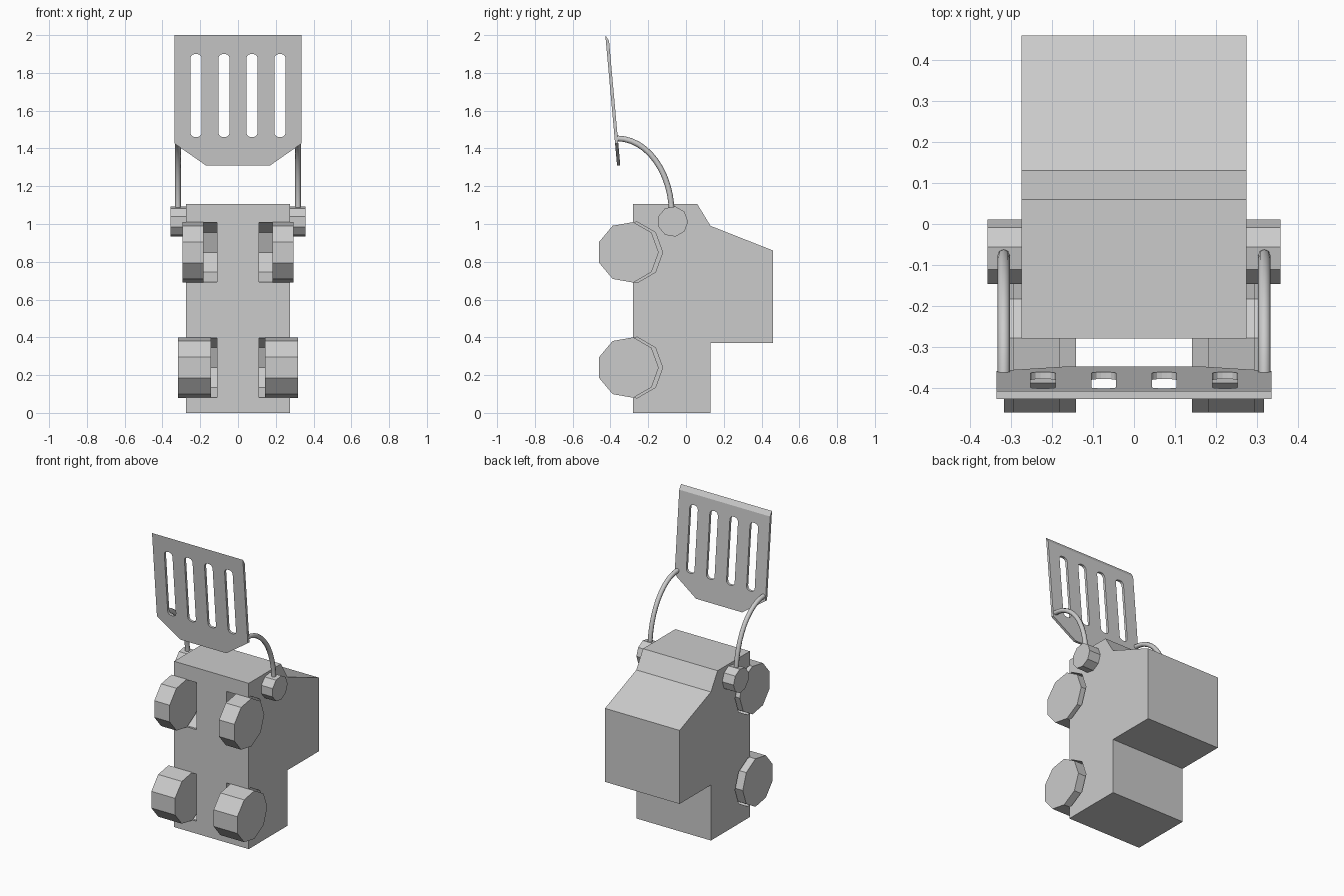
import bpy, bmesh, math

if "Cube" in bpy.data.objects:
    bpy.data.objects.remove(bpy.data.objects["Cube"])


def prism(name, profile, x0, x1):
    """Extrude a (y, z) outline along x."""
    bm = bmesh.new()
    face = bm.faces.new([bm.verts.new((x0, y, z)) for y, z in profile])
    ext = bmesh.ops.extrude_face_region(bm, geom=[face])
    bmesh.ops.translate(bm, vec=(x1 - x0, 0, 0),
                        verts=[v for v in ext["geom"] if isinstance(v, bmesh.types.BMVert)])
    bmesh.ops.recalc_face_normals(bm, faces=bm.faces)
    mesh = bpy.data.meshes.new(name)
    bm.to_mesh(mesh)
    bm.free()
    ob = bpy.data.objects.new(name, mesh)
    bpy.context.collection.objects.link(ob)
    return ob


def nonagon(y, z, r):
    return [(y + r * math.cos(math.tau * i / 9), z + r * math.sin(math.tau * i / 9))
            for i in range(9)]


def add_spline(curve, points, closed):
    sp = curve.splines.new('POLY')
    sp.points.add(len(points) - 1)
    for p, co in zip(sp.points, points):
        p.co = (*co, 1)
    sp.use_cyclic_u = closed


def curve_to_mesh(name, curve):
    ob = bpy.data.objects.new(name, curve)
    bpy.context.collection.objects.link(ob)
    bpy.ops.object.select_all(action='DESELECT')
    ob.select_set(True)
    bpy.context.view_layer.objects.active = ob
    bpy.ops.object.convert(target='MESH')
    return bpy.context.view_layer.objects.active


# body with stepped back
body = prism("body", [(-.28, 0), (.13, 0), (.13, .37), (.46, .37), (.46, .86),
                      (.13, .99), (.06, 1.105), (-.28, 1.105)], -.275, .275)

# wheels, wheel wells, shoulders and arms on both sides
for s, side in ((-1, "left"), (1, "right")):
    for level, z, xi, xo in (("lower", .24, .142, .317), ("upper", .85, .182, .295)):
        well = prism("wheel_well_cutter", nonagon(-.287, z, .1635), s * .11, s * .4)
        well.hide_render = True
        mod = body.modifiers.new("well", 'BOOLEAN')
        mod.operation = 'DIFFERENCE'
        mod.solver = 'EXACT'
        mod.object = well
        bpy.context.view_layer.objects.active = body
        bpy.ops.object.modifier_apply(modifier=mod.name)
        bpy.data.objects.remove(well)
        prism(f"{level}_wheel_{side}", nonagon(-.307, z, .1625), s * xi, s * xo)

    prism(f"shoulder_{side}", nonagon(-.07, 1.013, .081), s * .265, s * .358)

    arm = bpy.data.curves.new("arm", 'CURVE')
    arm.dimensions = '3D'
    arm.bevel_depth = .015
    arm.bevel_resolution = 2
    arm.use_fill_caps = True
    add_spline(arm, [(s * .318, -.365 + .29 * math.cos(a), 1.05 + .403 * math.sin(a))
                     for a in (math.pi / 2 * i / 12 for i in range(13))], False)
    curve_to_mesh(f"arm_{side}", arm)
    bpy.ops.object.shade_smooth_by_angle(angle=math.radians(50))

# slotted panel: outline plus four rounded slots
flat = bpy.data.curves.new("panel", 'CURVE')
flat.dimensions = '2D'
flat.fill_mode = 'BOTH'
flat.extrude = .01
add_spline(flat, [(-.335, 2, 0), (-.335, 1.425, 0), (-.17, 1.31, 0),
                  (.17, 1.31, 0), (.335, 1.425, 0), (.335, 2, 0)], True)
for cx in (-.222, -.074, .074, .222):
    r, hw, hh = .024, .03, .22
    slot = []
    for k, (sx, sz) in enumerate(((1, 1), (-1, 1), (-1, -1), (1, -1))):
        for i in range(4):
            a = math.pi / 2 * (k + i / 3)
            slot.append((cx + sx * (hw - r) + r * math.cos(a),
                         1.68 + sz * (hh - r) + r * math.sin(a), 0))
    add_spline(flat, slot, True)
panel = curve_to_mesh("slotted_panel", flat)

# stand the panel up, lean it forward and chamfer its top back edge
for v in panel.data.vertices:
    x, h, t = v.co
    back = t < 0
    if back and h > 1.99:
        h -= .03
    v.co = (x, -.365 - .09 * (h - 1.31) + (.017 if back else 0), h)
bm = bmesh.new()
bm.from_mesh(panel.data)
bmesh.ops.remove_doubles(bm, verts=bm.verts, dist=1e-5)
bmesh.ops.recalc_face_normals(bm, faces=bm.faces)
for f in bm.faces:
    f.smooth = False
bm.to_mesh(panel.data)
bm.free()
